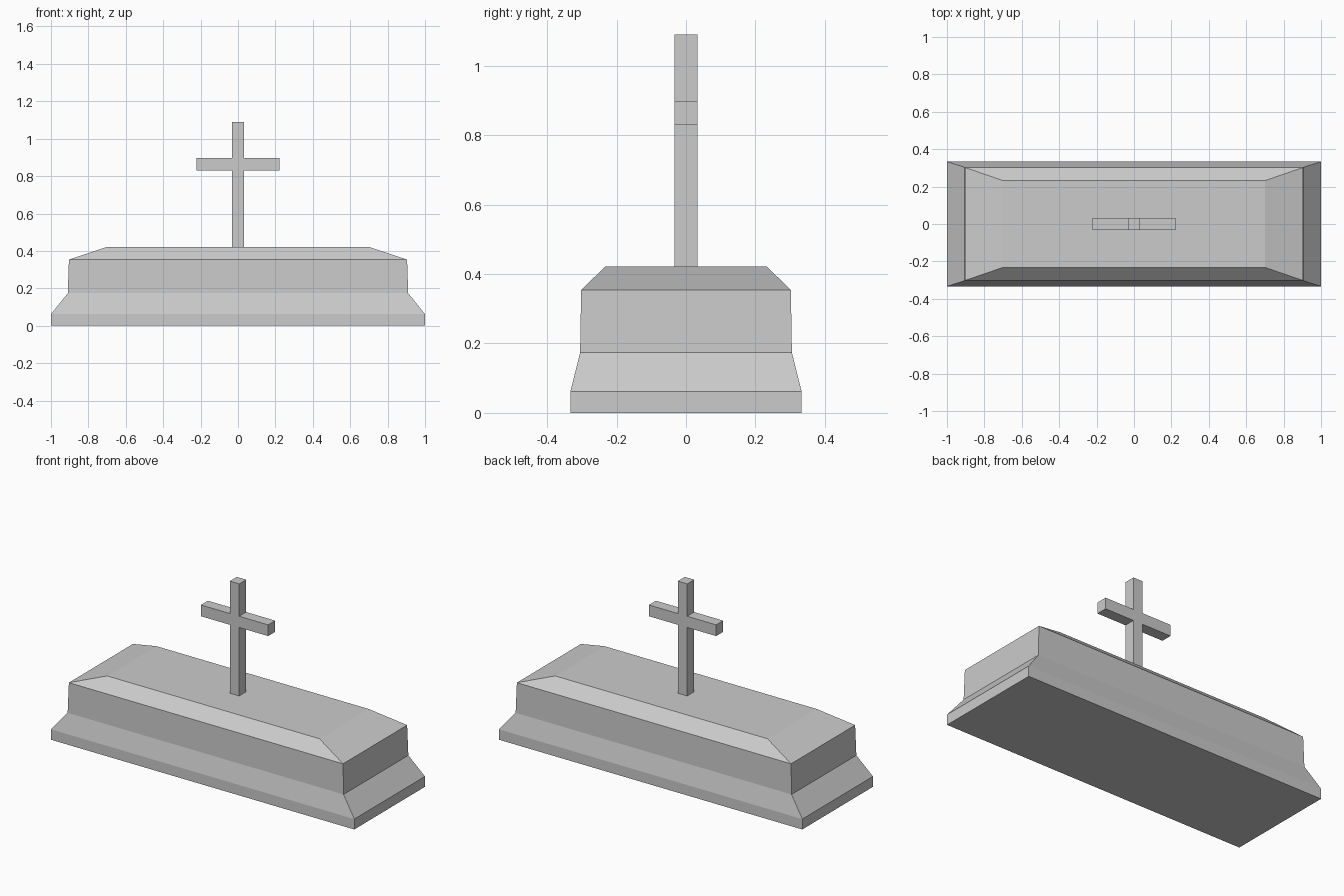
import bpy
import bmesh

cube = bpy.data.objects.get("Cube")
if cube:
    bpy.data.objects.remove(cube, do_unlink=True)

stone = bpy.data.materials.new("grey stone")
stone.use_nodes = True
GREY = (0.6, 0.6, 0.6, 1)
stone.diffuse_color = GREY
stone.node_tree.nodes["Principled BSDF"].inputs["Base Color"].default_value = GREY


def add_object(name, bm):
    bmesh.ops.recalc_face_normals(bm, faces=bm.faces)
    mesh = bpy.data.meshes.new(name)
    bm.to_mesh(mesh)
    bm.free()
    mesh.materials.append(stone)
    obj = bpy.data.objects.new(name, mesh)
    bpy.context.collection.objects.link(obj)
    return obj


def loft(name, levels):
    """Stack rectangles (half width, half depth, height) into a closed solid."""
    bm = bmesh.new()
    rings = [[bm.verts.new((sx * w, sy * d, z))
              for sx, sy in ((-1, -1), (1, -1), (1, 1), (-1, 1))]
             for w, d, z in levels]
    for low, high in zip(rings, rings[1:]):
        for i in range(4):
            j = (i + 1) % 4
            bm.faces.new((low[i], low[j], high[j], high[i]))
    bm.faces.new(rings[0][::-1])
    bm.faces.new(rings[-1])
    return add_object(name, bm)


# Tomb: plinth, flared foot, nearly upright body and bevelled lid
loft("tomb", [
    (1.0, 0.333, 0.0),
    (1.0, 0.333, 0.062),
    (0.91, 0.305, 0.174),
    (0.904, 0.302, 0.354),
    (0.70, 0.232, 0.422),
])

# Cross: one outline extruded through its depth
HALF, ARM, DEPTH = 0.031, 0.222, 0.033
FOOT, ARM_LOW, ARM_HIGH, TOP = 0.422, 0.83, 0.897, 1.09
right_side = [(HALF, FOOT), (HALF, ARM_LOW), (ARM, ARM_LOW),
              (ARM, ARM_HIGH), (HALF, ARM_HIGH), (HALF, TOP)]
outline = right_side + [(-x, z) for x, z in reversed(right_side)]
bm = bmesh.new()
front = bm.faces.new([bm.verts.new((x, -DEPTH, z)) for x, z in outline])
back = bmesh.ops.extrude_face_region(bm, geom=[front], use_keep_orig=True)
bmesh.ops.translate(bm, vec=(0, 2 * DEPTH, 0),
                    verts=[v for v in back["geom"] if isinstance(v, bmesh.types.BMVert)])
add_object("cross", bm)
